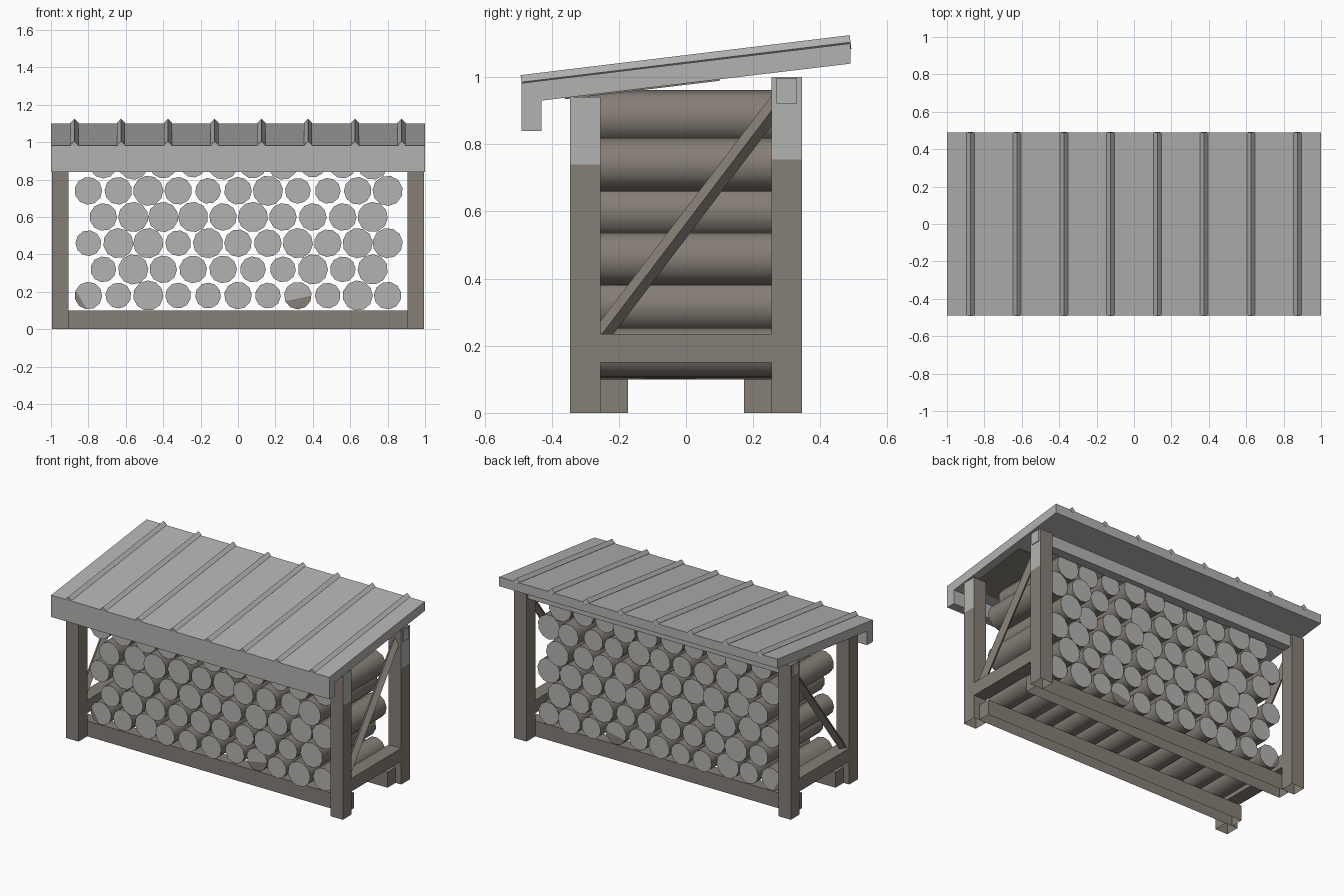
import bpy, bmesh, math, random
from mathutils import Matrix, Vector

cube = bpy.data.objects.get("Cube")
if cube:
    bpy.data.objects.remove(cube)


def material(name, color):
    m = bpy.data.materials.new(name)
    m.use_nodes = True
    m.diffuse_color = (*color, 1)
    bsdf = next(n for n in m.node_tree.nodes if n.type == 'BSDF_PRINCIPLED')
    bsdf.inputs["Base Color"].default_value = (*color, 1)
    return m


GREY = material("weathered grey", (0.45, 0.45, 0.437))
BROWN = material("bark brown", (0.235, 0.209, 0.18))


def finish(name, bm, *mats):
    mesh = bpy.data.meshes.new(name)
    bm.to_mesh(mesh)
    bm.free()
    for m in mats:
        mesh.materials.append(m)
    ob = bpy.data.objects.new(name, mesh)
    bpy.context.collection.objects.link(ob)


def box_mesh(x, y, z, open_bottom=False):
    """Box from (low, high) ranges on each axis."""
    bm = bmesh.new()
    size = [b - a for a, b in (x, y, z)]
    mid = [(a + b) / 2 for a, b in (x, y, z)]
    bmesh.ops.create_cube(bm, size=1, matrix=Matrix.Translation(mid) @ Matrix.Diagonal((*size, 1)))
    bm.normal_update()
    if open_bottom:
        bmesh.ops.delete(bm, geom=[f for f in bm.faces if f.normal.z < -0.9], context='FACES')
    return bm


def rod_mesh(start, end, radius, sides, turn=0):
    """Prism between two points."""
    a, b = Vector(start), Vector(end)
    bm = bmesh.new()
    place = (Matrix.Translation((a + b) / 2)
             @ (b - a).to_track_quat('Z', 'X').to_matrix().to_4x4()
             @ Matrix.Rotation(turn, 4, 'Z'))
    bmesh.ops.create_cone(bm, cap_ends=True, segments=sides, radius1=radius,
                          radius2=radius, depth=(b - a).length, matrix=place)
    return bm


def extrude_x(points, low, high):
    """Side profile (y, z) extruded across the width."""
    bm = bmesh.new()
    face = bm.faces.new([bm.verts.new((low, y, z)) for y, z in points])
    new = bmesh.ops.extrude_face_region(bm, geom=[face], use_keep_orig=True)["geom"]
    bmesh.ops.translate(bm, vec=(high - low, 0, 0),
                        verts=[v for v in new if isinstance(v, bmesh.types.BMVert)])
    bmesh.ops.recalc_face_normals(bm, faces=bm.faces)
    return bm


def cut(bm, point, normal):
    bmesh.ops.bisect_plane(bm, geom=bm.verts[:] + bm.edges[:] + bm.faces[:],
                           plane_co=point, plane_no=normal)
    bm.normal_update()


IN, OUT = 0.905, 0.995     # post faces across the width
Y_IN, Y_OUT = 0.255, 0.345  # post faces front to back

# Posts, side rails and diagonal braces
for side, sx in (("left", 1), ("right", -1)):
    xs = sorted((sx * IN, sx * OUT))
    for end, sy, top, split in (("front", -1, 0.94, 0.74), ("back", 1, 1.0, 0.755)):
        bm = box_mesh(xs, sorted((sy * Y_IN, sy * Y_OUT)), (0, top), True)
        if sx > 0:  # weathered upper outer face
            cut(bm, (0, 0, split), (0, 0, 1))
            for f in bm.faces:
                if f.normal.x > 0.9 and f.calc_center_median().z > split:
                    f.material_index = 1
        finish(f"{end}_{side}_post", bm, BROWN, GREY)
    finish(f"{side}_side_rail", box_mesh(xs, (-Y_IN, Y_IN), (0.15, 0.235)), BROWN)
    finish(f"{side}_brace", rod_mesh((sx * 0.95, -0.25, 0.235), (sx * 0.95, 0.285, 0.94),
                                     0.027, 4), BROWN)

# Floor beams and rear roof beam
for end, ys in (("front", (-Y_IN, -0.172)), ("back", (0.172, Y_IN))):
    finish(f"{end}_floor_beam", box_mesh((-0.955, 0.955), ys, (0, 0.1), True), BROWN)
finish("rear_roof_beam", box_mesh((-1, 1), (0.27, 0.33), (0.922, 0.998)), GREY)

# Sloped roof with its front fascia, and a dark stain under one end
finish("roof", extrude_x([(-0.49, 0.84), (-0.43, 0.84), (-0.43, 0.93), (0.49, 1.04),
                          (0.49, 1.10), (-0.49, 0.982)], -1, 1), GREY)
finish("roof_underside_stain", extrude_x([(-0.36, 0.934), (0.1, 0.989), (0.1, 0.994),
                                          (-0.36, 0.939)], 0.6, 0.95), BROWN)

# Standing seams: diamond rods on the slope
for i in range(8):
    x = -0.875 + 0.25 * i
    finish(f"roof_seam_{i + 1}", rod_mesh((x, -0.49, 0.985), (x, 0.49, 1.104), 0.021, 4), GREY)

# Stacked logs: one letter per log for its thickness
random.seed(4)
RADIUS = {"s": 0.069, "m": 0.074, "l": 0.081}
ROWS = ["mslssmsmslm", "slmmmsslsl", "sllslmmlmll", "mlllmlmmml", "mmlmsmlssml", "mlmslmlsml"]
# Bark patches on two log ends: edge point and direction
PATCHES = {(0, 0): ((-0.84, 0, 0.16), Vector((-0.86, 0, -0.51))),
           (0, 7): ((0.35, 0, 0.17), Vector((0.2, 0, -0.98)))}
for r, row in enumerate(ROWS):
    for i, size in enumerate(row):
        x, z = 0.16 * (i - (len(row) - 1) / 2), 0.18 + 0.14 * r
        half = random.uniform(0.255, 0.295)
        bm = rod_mesh((x, -half, z), (x, half, z), RADIUS[size], 11, random.uniform(0, 6))
        bm.normal_update()
        patch = PATCHES.get((r, i))
        if patch:
            cut(bm, *patch)
        for f in bm.faces:
            f.smooth = True
            bark = patch and (f.calc_center_median() - Vector(patch[0])).dot(patch[1]) > 0
            f.material_index = int(abs(f.normal.y) > 0.9 and not bark)
        for e in bm.edges:
            e.smooth = e.calc_face_angle(0) < math.radians(40)
        finish(f"log_{r + 1}_{i + 1}", bm, BROWN, GREY)
